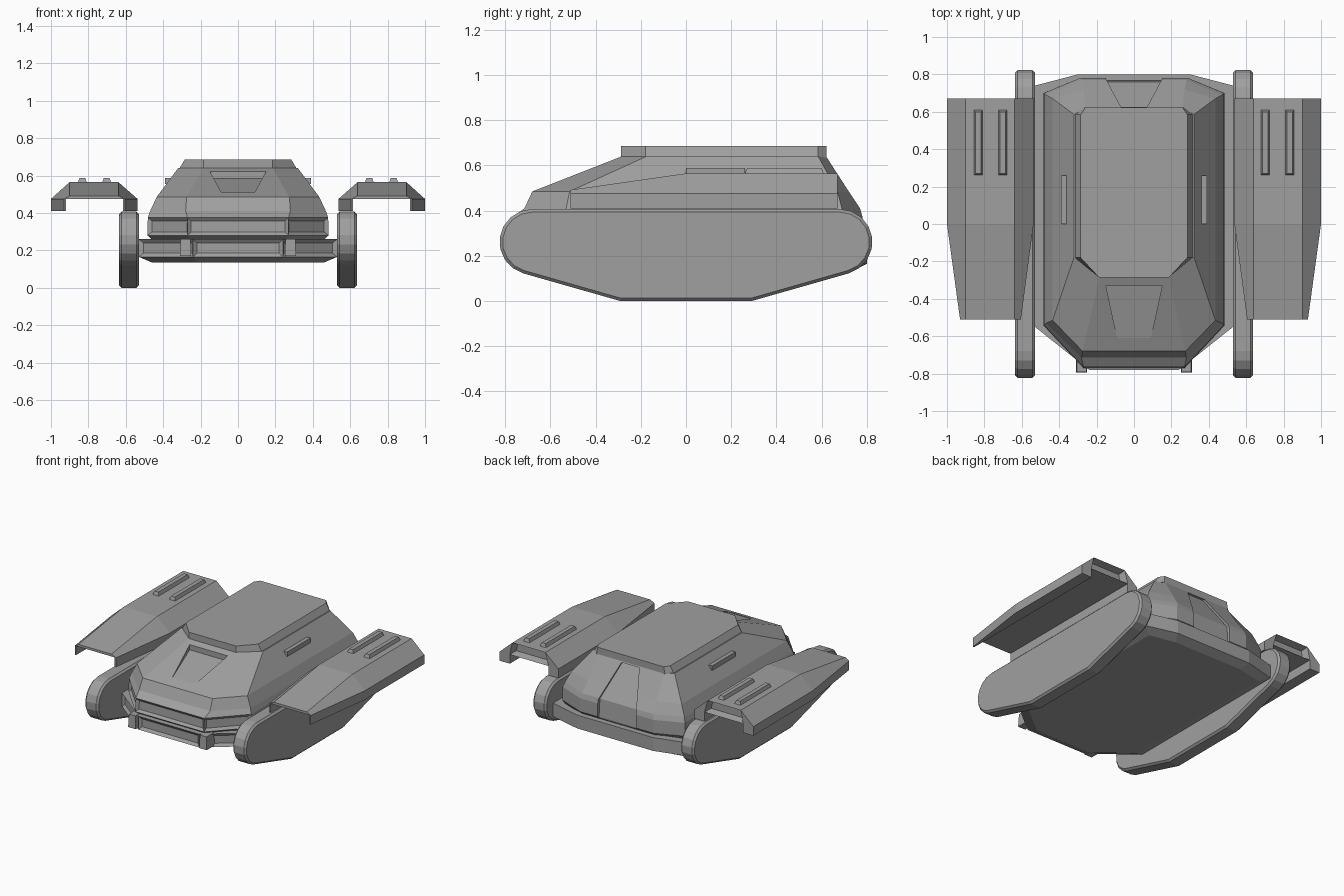
import bpy, bmesh, math

if "Cube" in bpy.data.objects:
    bpy.data.objects.remove(bpy.data.objects["Cube"])

grey = bpy.data.materials.new("hull grey")
grey.diffuse_color = (0.35, 0.35, 0.35, 1)
grey.use_nodes = True
grey.node_tree.nodes["Principled BSDF"].inputs["Base Color"].default_value = grey.diffuse_color


def finish(name, bm):
    bmesh.ops.recalc_face_normals(bm, faces=bm.faces[:])
    me = bpy.data.meshes.new(name)
    bm.to_mesh(me)
    bm.free()
    me.materials.append(grey)
    ob = bpy.data.objects.new(name, me)
    bpy.context.collection.objects.link(ob)
    return ob


def loft(rings, caps=None):
    """Skin closed rings; returns bmesh, side faces [layer][side], cap faces."""
    bm = bmesh.new()
    vs = [[bm.verts.new(p) for p in r] for r in rings]
    n = len(rings[0])
    sides = [[bm.faces.new((a[k], a[(k + 1) % n], b[(k + 1) % n], b[k])) for k in range(n)]
             for a, b in zip(vs, vs[1:])]
    caps = caps or [range(n)]
    ends = [[bm.faces.new([r[i] for i in c]) for c in caps] for r in (vs[0], vs[-1])]
    bmesh.ops.recalc_face_normals(bm, faces=bm.faces[:])
    return bm, sides, ends


def octagon(z, X, sf, xf, yf, sr, xr, yr):
    """Chamfered plan: side width, front corner, front edge, rear corner, rear edge."""
    return [(-xf, yf, z), (xf, yf, z), (X, sf, z), (X, sr, z),
            (xr, yr, z), (-xr, yr, z), (-X, sr, z), (-X, sf, z)]


def inset(bm, faces, t, d):
    for f in faces:
        bmesh.ops.inset_individual(bm, faces=[f], thickness=t, depth=d, use_even_offset=True)


def box(name, x0, x1, y0, y1, z0, z1, taper=0.0):
    t = taper
    bm, _, _ = loft([[(x0, y0, z0), (x1, y0, z0), (x1, y1, z0), (x0, y1, z0)],
                     [(x0 + t, y0 + t, z1), (x1 - t, y0 + t, z1),
                      (x1 - t, y1 - t, z1), (x0 + t, y1 - t, z1)]])
    return finish(name, bm)


# Lower chassis with framed front bumper
bm, sides, _ = loft([octagon(.135, .46, -.52, .22, -.71, .70, .27, .74),
                     octagon(.165, .53, -.55, .24, -.78, .74, .30, .80),
                     octagon(.26, .53, -.55, .24, -.78, .74, .30, .80)])
inset(bm, [sides[1][k] for k in (0, 1, 7)], .02, -.015)
finish("chassis", bm)

# Upper hull with framed nose panels
bm, sides, _ = loft([octagon(.25, .45, -.53, .25, -.73, .70, .28, .75),
                     octagon(.28, .485, -.54, .27, -.77, .70, .29, .78),
                     octagon(.375, .482, -.54, .27, -.765, .70, .29, .78),
                     octagon(.41, .47, -.53, .28, -.715, .69, .28, .77),
                     octagon(.485, .435, -.515, .275, -.68, .67, .27, .72),
                     octagon(.64, .32, -.175, .185, -.285, .585, .26, .62)])
inset(bm, [sides[1][k] for k in (0, 1, 7)], .018, -.015)
hull = finish("hull", bm)

# Hood scoop and rear hatch recesses
scoop = [[(-w, y, z), (w, y, z), (w, y, .8), (-w, y, .8)]
         for y, w, z in ((-.33, .15, .585), (-.61, .09, .51))]
hatch = [[(-w, y, z), (w, y, z), (w, .9, z), (-w, .9, z)]
         for z, w, y in ((.27, .15, .765), (.40, .15, .755), (.63, .07, .61))]
cutters = []
for name, rings in (("scoop_cutter", scoop), ("hatch_cutter", hatch)):
    cut = finish(name, loft(rings)[0])
    cut.hide_render = True
    mod = hull.modifiers.new(name, 'BOOLEAN')
    mod.operation = 'DIFFERENCE'
    mod.solver = 'EXACT'
    mod.object = cut
    cutters.append(cut)
dg = bpy.context.evaluated_depsgraph_get()
mesh = bpy.data.meshes.new_from_object(hull.evaluated_get(dg))
hull.modifiers.clear()
hull.data = mesh
for cut in cutters:
    bpy.data.objects.remove(cut)

# Raised roof plate
finish("roof", loft([octagon(.635, .315, -.18, .185, -.287, .585, .27, .622),
                     octagon(.685, .285, -.18, .185, -.287, .585, .26, .622)])[0])

# Track side profile: round ends, sloping to a flat bottom
arc = [math.radians(90 - 164 * i / 8) for i in range(9)]
half = [(.68 + .145 * math.cos(a), .262 + .145 * math.sin(a)) for a in arc] + [(.29, 0)]
profile = half + [(-y, z) for y, z in reversed(half)]

for s, side in ((1, "right"), (-1, "left")):
    # Track pod
    bm, _, ends = loft([[(s * x, y, z) for y, z in profile] for x in (.53, .635)])
    rim = [e for cap in ends for e in cap[0].edges]
    bmesh.ops.bevel(bm, geom=rim, offset=.013, segments=1, affect='EDGES')
    finish(side + "_track", bm)

    # Fender: inverted channel, front half tapering and sloping down
    rings = []
    for y, xo, xi, top in ((-.51, .93, .605, .492), (0, 1, .537, .565), (.67, 1, .537, .565)):
        pts = [(xo, .41), (xo, .475), (.9, top), (.64, top), (xi, .475), (xi, .41),
               (.615, .41), (.615, .475), (.92, .475), (.92, .41)]
        rings.append([(s * x, y, z) for x, z in pts])
    bm, _, ends = loft(rings, [(0, 1, 8, 9), (1, 2, 8), (2, 3, 7, 8), (3, 4, 7), (4, 5, 6, 7)])
    inset(bm, [ends[1][2]], .013, -.05)
    finish(side + "_fender", bm)

    # Ribs on the fender, side vent and tow lug
    for i, x in enumerate((.702, .832)):
        box(f"{side}_fender_rib_{i + 1}", s * x - .025, s * x + .025, .26, .61, .56, .588, .01)
    box(side + "_side_vent", s * .375 - .014, s * .375 + .014, 0, .26, .555, .588)
    box(side + "_tow_lug", s * .28 - .03, s * .28 + .03, -.795, -.70, .17, .262, .004)
